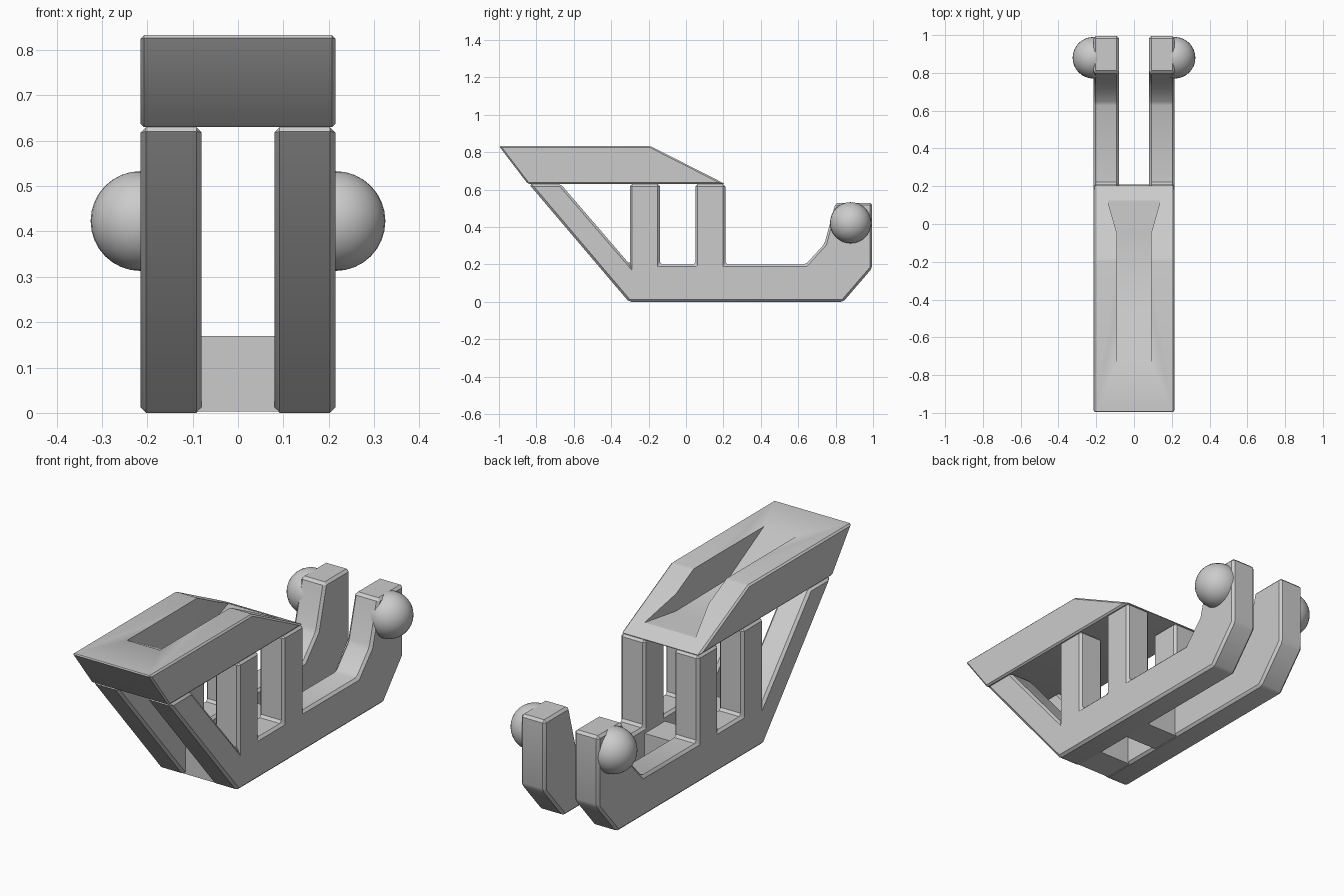
import bpy, bmesh, math

cube = bpy.data.objects.get("Cube")
if cube:
    bpy.data.objects.remove(cube, do_unlink=True)

grey = bpy.data.materials.new("plain grey")
grey.use_nodes = True
GREY = (0.6, 0.6, 0.6, 1)
grey.diffuse_color = GREY
grey.node_tree.nodes["Principled BSDF"].inputs["Base Color"].default_value = GREY


def add_object(name, bm):
    bmesh.ops.recalc_face_normals(bm, faces=bm.faces)
    mesh = bpy.data.meshes.new(name)
    bm.to_mesh(mesh)
    bm.free()
    mesh.materials.append(grey)
    obj = bpy.data.objects.new(name, mesh)
    bpy.context.collection.objects.link(obj)
    return obj


def extrude_profile(name, profile, x0, x1):
    """Side profile of (y, z) points extruded across x."""
    bm = bmesh.new()
    face = bm.faces.new([bm.verts.new((x0, y, z)) for y, z in profile])
    new = bmesh.ops.extrude_face_region(bm, geom=[face])["geom"]
    verts = [v for v in new if isinstance(v, bmesh.types.BMVert)]
    bmesh.ops.translate(bm, verts=verts, vec=(x1 - x0, 0, 0))
    return add_object(name, bm)


def add_bevel(obj, width):
    mod = obj.modifiers.new("edge chamfer", "BEVEL")
    mod.width = width
    mod.segments = 1
    mod.angle_limit = math.radians(20)


def finish(obj):
    """Apply modifiers and smooth only the shallow edges."""
    bpy.ops.object.select_all(action="DESELECT")
    obj.select_set(True)
    bpy.context.view_layer.objects.active = obj
    for mod in list(obj.modifiers):
        bpy.ops.object.modifier_apply(modifier=mod.name)
    bpy.ops.object.shade_smooth_by_angle(angle=math.radians(30))


INNER, OUTER = 0.08, 0.215
BASE, ROOF = 0.2, 0.63

# Side frames: slanted strut, two posts, bottom rail and raised rear arm
frame_profile = [
    (-0.84, ROOF), (-0.305, 0), (0.84, 0), (0.995, 0.18), (0.995, 0.53),
    (0.8, 0.53), (0.74, 0.31), (0.64, BASE), (0.21, BASE), (0.21, ROOF),
    (0.05, ROOF), (0.05, BASE), (-0.14, BASE), (-0.14, ROOF),
    (-0.3, ROOF), (-0.3, BASE), (-0.67, ROOF),
]
for side, label in ((1, "left"), (-1, "right")):
    frame = extrude_profile(label + "_frame", frame_profile, side * INNER, side * OUTER)
    add_bevel(frame, 0.012)
    finish(frame)

    # Round knob on the outside of the rear arm
    bm = bmesh.new()
    bmesh.ops.create_uvsphere(bm, u_segments=32, v_segments=16, radius=0.11)
    knob = add_object(label + "_knob", bm)
    knob.location = (side * OUTER, 0.88, 0.423)
    finish(knob)

# Cross members joining the bottom rails below the posts
for label, y0, y1 in (("front", -0.3, -0.14), ("rear", 0.05, 0.21)):
    bar = extrude_profile(label + "_cross_member",
                          [(y0, 0.003), (y1, 0.003), (y1, 0.17), (y0, 0.17)],
                          -INNER - 0.02, INNER + 0.02)
    finish(bar)

# Top block with raked nose and sloping back
top = extrude_profile("top_block",
                      [(-1, 0.833), (-0.19, 0.833), (0.21, ROOF), (-0.845, ROOF)],
                      -OUTER, OUTER)
add_bevel(top, 0.008)

# Groove cutter: ramped floor that flares open toward the back
bm = bmesh.new()
rings = []
for y, half, floor in ((-0.745, 0.09, 0.835), (-0.46, 0.09, 0.68),
                       (-0.05, 0.09, 0.676), (0.125, 0.14, 0.672)):
    corners = ((-half, floor), (half, floor), (half, 1), (-half, 1))
    rings.append([bm.verts.new((x, y, z)) for x, z in corners])
for a, b in zip(rings, rings[1:]):
    for i in range(4):
        j = (i + 1) % 4
        bm.faces.new((a[i], a[j], b[j], b[i]))
bm.faces.new(rings[0])
bm.faces.new(rings[-1])
cutter = add_object("groove_cutter", bm)
cut = top.modifiers.new("groove", "BOOLEAN")
cut.operation = "DIFFERENCE"
cut.solver = "EXACT"
cut.object = cutter
finish(top)
bpy.data.objects.remove(cutter, do_unlink=True)
